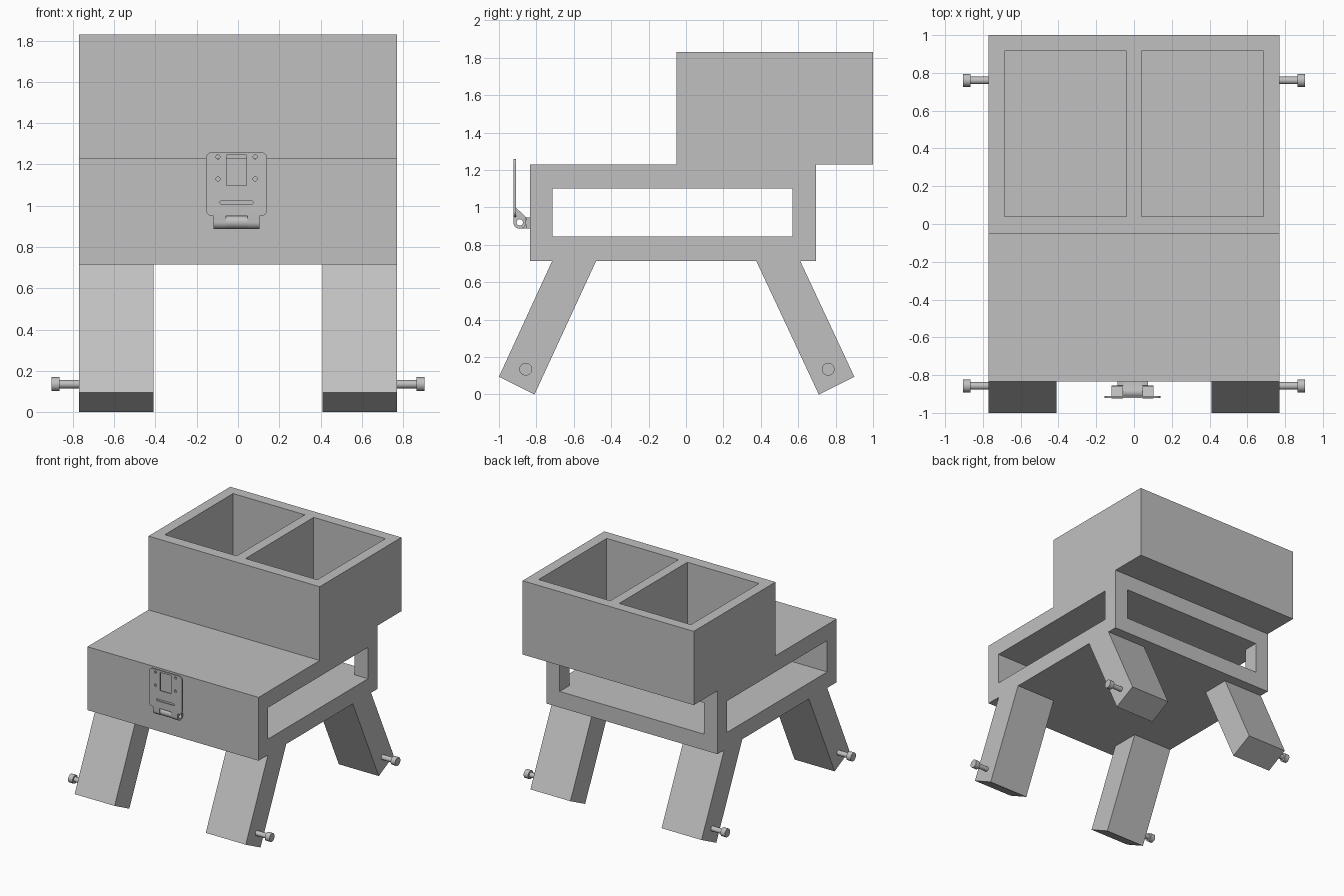
import bpy, bmesh, math
from mathutils import Vector

if "Cube" in bpy.data.objects:
    bpy.data.objects.remove(bpy.data.objects["Cube"])

grey = bpy.data.materials.new("plain grey")
grey.use_nodes = True
grey.diffuse_color = (0.527, 0.527, 0.527, 1)
grey.node_tree.nodes["Principled BSDF"].inputs["Base Color"].default_value = grey.diffuse_color


def prism(name, profile, axis, lo, hi):
    """Extrude a 2D profile along an axis; profile holds the other two axes in order."""
    def place(p, d):
        co = list(p)
        co.insert("xyz".index(axis), d)
        return Vector(co)
    bm = bmesh.new()
    face = bm.faces.new([bm.verts.new(place(p, lo)) for p in profile])
    ext = bmesh.ops.extrude_face_region(bm, geom=[face])
    verts = [g for g in ext["geom"] if isinstance(g, bmesh.types.BMVert)]
    bmesh.ops.translate(bm, verts=verts, vec=place((0, 0), hi - lo))
    bmesh.ops.recalc_face_normals(bm, faces=bm.faces)
    mesh = bpy.data.meshes.new(name)
    bm.to_mesh(mesh)
    bm.free()
    mesh.materials.append(grey)
    obj = bpy.data.objects.new(name, mesh)
    bpy.context.collection.objects.link(obj)
    return obj


def rect(a0, a1, b0, b1):
    return [(a0, b0), (a1, b0), (a1, b1), (a0, b1)]


def arc(a, b, r, start=0, end=360, n=24):
    """Points along an arc; a full turn leaves out the repeated last point."""
    count = n if end - start == 360 else n + 1
    angles = [math.radians(start + (end - start) * i / n) for i in range(count)]
    return [(a + r * math.cos(t), b + r * math.sin(t)) for t in angles]


def rounded(a0, a1, b0, b1, r):
    return (arc(a1 - r, b1 - r, r, 0, 90, 6) + arc(a0 + r, b1 - r, r, 90, 180, 6)
            + arc(a0 + r, b0 + r, r, 180, 270, 6) + arc(a1 - r, b0 + r, r, 270, 360, 6))


def cut(obj, cutters):
    for c in cutters:
        mod = obj.modifiers.new("cut", "BOOLEAN")
        mod.operation = "DIFFERENCE"
        mod.solver = "EXACT"
        mod.object = c
    bpy.context.view_layer.update()
    deps = bpy.context.evaluated_depsgraph_get()
    mesh = bpy.data.meshes.new_from_object(obj.evaluated_get(deps))
    obj.modifiers.clear()
    obj.data = mesh
    for c in cutters:
        bpy.data.objects.remove(c)


def smooth(obj):
    bpy.ops.object.select_all(action="DESELECT")
    obj.select_set(True)
    bpy.context.view_layer.objects.active = obj
    bpy.ops.object.shade_smooth_by_angle(angle=math.radians(30))


# Housing: stepped side profile, two bins on top, open shelf through sides and back
W = 0.77
housing = prism("housing", [(-0.835, 0.715), (0.695, 0.715), (0.695, 1.23), (1, 1.23),
                            (1, 1.83), (-0.05, 1.83), (-0.05, 1.23), (-0.835, 1.23)],
                "x", -W, W)
shelf = [(-1, -0.715), (1, -0.715), (1, 0.57), (0.65, 0.57),
         (0.65, 0.9), (-0.65, 0.9), (-0.65, 0.57), (-1, 0.57)]
cut(housing, [prism("bin_cutter_left", rect(0.04, 0.685, 0.04, 0.915), "z", 1.3, 2),
              prism("bin_cutter_right", rect(-0.685, -0.04, 0.04, 0.915), "z", 1.3, 2),
              prism("shelf_cutter", shelf, "z", 0.845, 1.1)])

# Splayed legs with a headed pin on each outer side
legs = {"front": ([(-0.715, 0.715), (-0.48, 0.715), (-0.81, 0), (-1, 0.095)], -0.857),
        "back": ([(0.375, 0.715), (0.61, 0.715), (0.9, 0.095), (0.71, 0)], 0.76)}
for end, (profile, pin_y) in legs.items():
    for side, s in (("left", 1), ("right", -1)):
        def span(a, b):
            return sorted((s * a, s * b))
        prism(f"{end}_{side}_leg", profile, "x", *span(0.41, W))
        smooth(prism(f"{end}_{side}_pin", arc(pin_y, 0.135, 0.02), "x", *span(0.76, 0.867)))
        smooth(prism(f"{end}_{side}_pin_head", arc(pin_y, 0.135, 0.034), "x",
                     *span(0.865, 0.905)))

# Latch plate with window, screw holes and slot
C = -0.007
plate = prism("latch_plate", rounded(C - 0.148, C + 0.148, 0.95, 1.26, 0.03),
              "y", -0.922, -0.91)
holes = [rect(C - 0.048, C + 0.048, 1.097, 1.245),
         rounded(C - 0.08, C + 0.08, 1.008, 1.023, 0.007)]
holes += [arc(C + x, z, 0.01, n=16) for x in (-0.09, 0.09) for z in (1.13, 1.237)]
cut(plate, [prism("hole_cutter", h, "y", -0.95, -0.88) for h in holes])
smooth(plate)

# Hinge: two outer knuckles carrying the plate, a centre knuckle fixed to the wall
Y, Z, R = -0.889, 0.92, 0.034
outer = arc(Y, Z, R, 180, 390, 20) + [(-0.858, 0.95), (-0.91, 1.0), (-0.922, 1.0)]
centre = [(-0.834, 0.945)] + arc(Y, Z, R - 0.002, 60, 270, 20) + [(-0.834, 0.888)]
knuckles = [("latch_knuckle_left", outer, 0.052, 0.111),
            ("latch_knuckle_right", outer, -0.111, -0.052),
            ("latch_wall_bracket", centre, -0.052, 0.052)]
for name, profile, lo, hi in knuckles:
    part = prism(name, profile, "x", C + lo, C + hi)
    cut(part, [prism("bore_cutter", arc(Y, Z, 0.017), "x", -0.3, 0.3)])
    smooth(part)
prism("latch_wall_plate", rect(C - 0.08, C + 0.08, 0.888, 0.945), "y", -0.856, -0.834)
